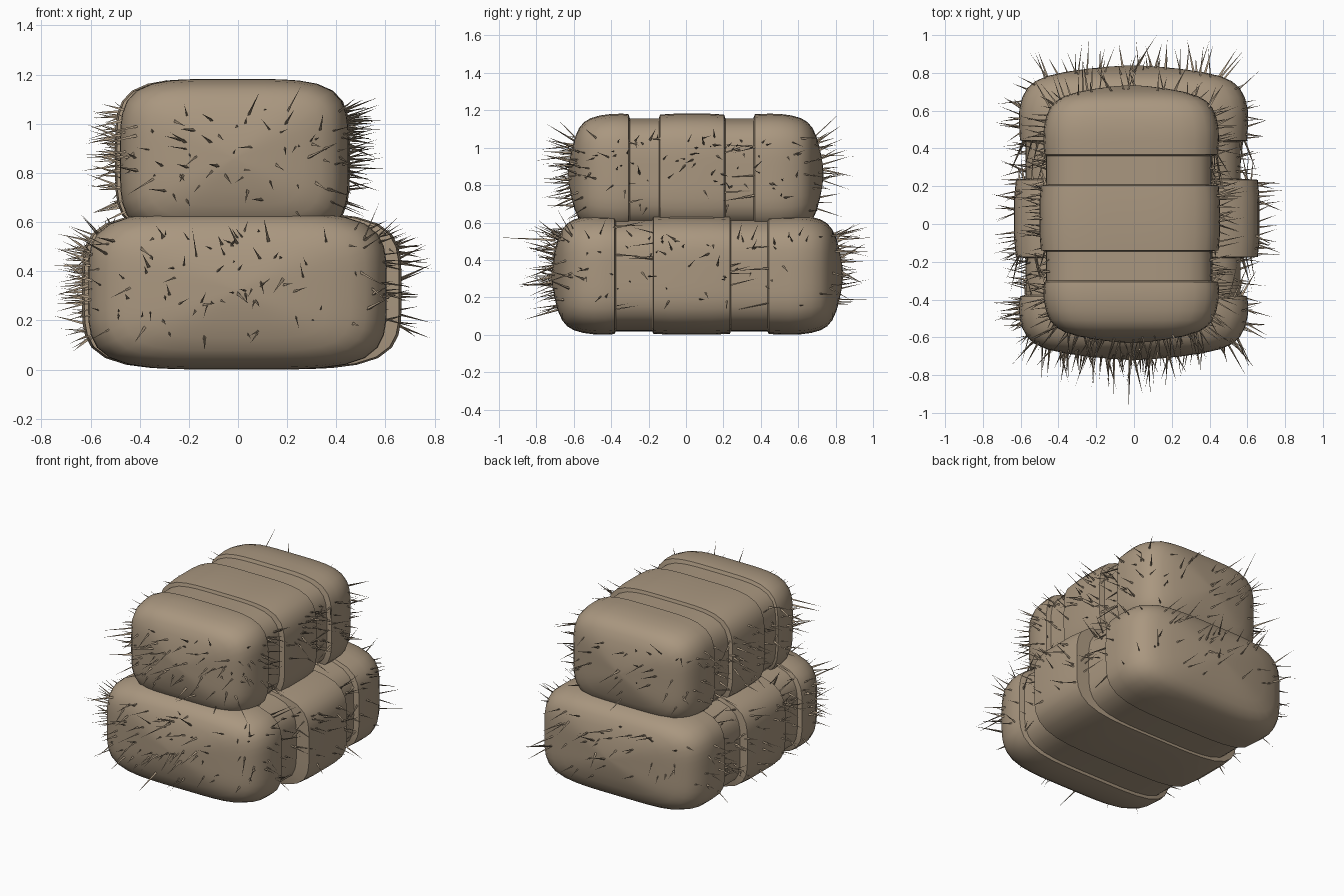
import bpy, bmesh, math, random
from mathutils import Vector

if "Cube" in bpy.data.objects:
    bpy.data.objects.remove(bpy.data.objects["Cube"])

random.seed(7)
straw_mat = bpy.data.materials.new("dry straw tan")
straw_mat.diffuse_color = (0.40, 0.31, 0.215, 1)
straw_mat.use_nodes = True
straw_mat.node_tree.nodes["Principled BSDF"].inputs["Base Color"].default_value = straw_mat.diffuse_color

SIDES = 48
# distance in from the bale's end, and cross-section scale there
END = [(0, .03), (.006, .2), (.018, .4), (.035, .6), (.058, .76), (.085, .86),
       (.12, .925), (.17, .97), (.23, .995), (.29, 1.0)]


def finish(name, bm, smooth=True):
    me = bpy.data.meshes.new(name)
    bmesh.ops.recalc_face_normals(bm, faces=bm.faces[:])
    bm.to_mesh(me)
    bm.free()
    ob = bpy.data.objects.new(name, me)
    bpy.context.collection.objects.link(ob)
    me.materials.append(straw_mat)
    if smooth:
        bpy.ops.object.select_all(action='DESELECT')
        ob.select_set(True)
        bpy.context.view_layer.objects.active = ob
        bpy.ops.object.shade_smooth_by_angle(angle=math.radians(35))
    return ob


def bale(name, y0, y1, grooves, end, groove, middle, zc, h, dip):
    """Bulging bale lofted along y; end/groove/middle = (left x, right x)."""
    (a0, a1), (b0, b1) = grooves
    rings = []                                   # y, scale, x range, half height
    for d, s in END:
        rings.append((y0 + d, s, end, h))
    rings.append((a0 - .008, .99, end, h))
    rings += [(a0, 1, groove, h - dip), (a1, 1, groove, h - dip)]
    rings.append((a1 + .006, .985, middle, h))
    for t in (.25, .5, .75):
        rings.append((a1 + t * (b0 - a1), 1, middle, h))
    rings.append((b0 - .006, .985, middle, h))
    rings += [(b0, 1, groove, h - dip), (b1, 1, groove, h - dip)]
    rings.append((b1 + .008, .99, end, h))
    for d, s in reversed(END):
        rings.append((y1 - d, s, end, h))

    bm = bmesh.new()
    loops = []
    for y, s, (xl, xr), hh in rings:
        cx, w = (xl + xr) / 2, (xr - xl) / 2
        loop = []
        for i in range(SIDES):
            a = 2 * math.pi * i / SIDES
            c, q = math.cos(a), math.sin(a)
            r = (abs(c) ** 4.4 + abs(q) ** 4.4) ** (-1 / 4.4)
            loop.append(bm.verts.new((cx + w * s * r * c, y, zc + hh * s * r * q)))
        loops.append(loop)
    for p, q in zip(loops, loops[1:]):
        for i in range(SIDES):
            j = (i + 1) % SIDES
            bm.faces.new((p[i], p[j], q[j], q[i]))
    bm.faces.new(loops[0])
    bm.faces.new(loops[-1])
    return finish(name, bm)


def straws(name, ob, n_front, n_back, n_side, zlo, zhi):
    """Thin three-sided spikes poking out of the ends and sides."""
    bm = bmesh.new()
    polys = [p for p in ob.data.polygons if abs(p.normal.z) < .6 and p.area > 1e-5]
    front = [p for p in polys if p.normal.y < -.6]
    back = [p for p in polys if p.normal.y > .6]
    side = [p for p in polys if abs(p.normal.x) > .75]
    for group, count, lmax in ((front, n_front, .2), (back, n_back, .19), (side, n_side, .15)):
        weights = [p.area for p in group]
        made = 0
        while made < count:
            p = random.choices(group, weights)[0]
            vs = [ob.data.vertices[i].co for i in p.vertices]
            u, v = random.random(), random.random()
            pt = vs[0].lerp(vs[1], u).lerp(vs[3 % len(vs)].lerp(vs[2 % len(vs)], u), v)
            z = pt.z
            if not zlo < z < zhi or random.random() > .25 + .75 * (z - zlo) / (zhi - zlo):
                continue
            made += 1
            d = (p.normal + Vector([random.uniform(-.4, .4) for _ in range(3)])).normalized()
            tip = pt + d * random.uniform(.05, lmax)
            tip.y = max(-.98, min(.98, tip.y))
            e1 = d.orthogonal().normalized()
            e2 = d.cross(e1)
            rad = random.uniform(.004, .009)
            base = []
            for k in range(3):
                a = k * 2 * math.pi / 3
                base.append(bm.verts.new(pt - d * .02 + (e1 * math.cos(a) + e2 * math.sin(a)) * rad))
            t = bm.verts.new(tip)
            for k in range(3):
                bm.faces.new((base[k], base[(k + 1) % 3], t))
            bm.faces.new(base)
    if name == "lower_straws":                   # longest straws, front and back
        for sgn, y in ((-1, -.7), (1, .78)):
            b = [bm.verts.new((x, y, z)) for x, z in ((-.03, .5), (-.015, .5), (-.022, .512))]
            t = bm.verts.new((-.03 if sgn < 0 else .12, sgn, .52))
            for k in range(3):
                bm.faces.new((b[k], b[(k + 1) % 3], t))
            bm.faces.new(b)
    return finish(name, bm, False)


# lower bale
lower = bale("lower_bale", -.72, .84, ((-.375, -.18), (.24, .435)),
             (-.61, .605), (-.575, .565), (-.635, .665), .32, .32, .018)
# upper bale, sunk slightly into the lower one
upper = bale("upper_bale", -.63, .735, ((-.30, -.145), (.21, .36)),
             (-.48, .45), (-.465, .415), (-.50, .455), .86, .322, .025)

# loose straw
straws("lower_straws", lower, 110, 55, 150, .12, .6)
straws("upper_straws", upper, 75, 45, 150, .64, 1.06)
